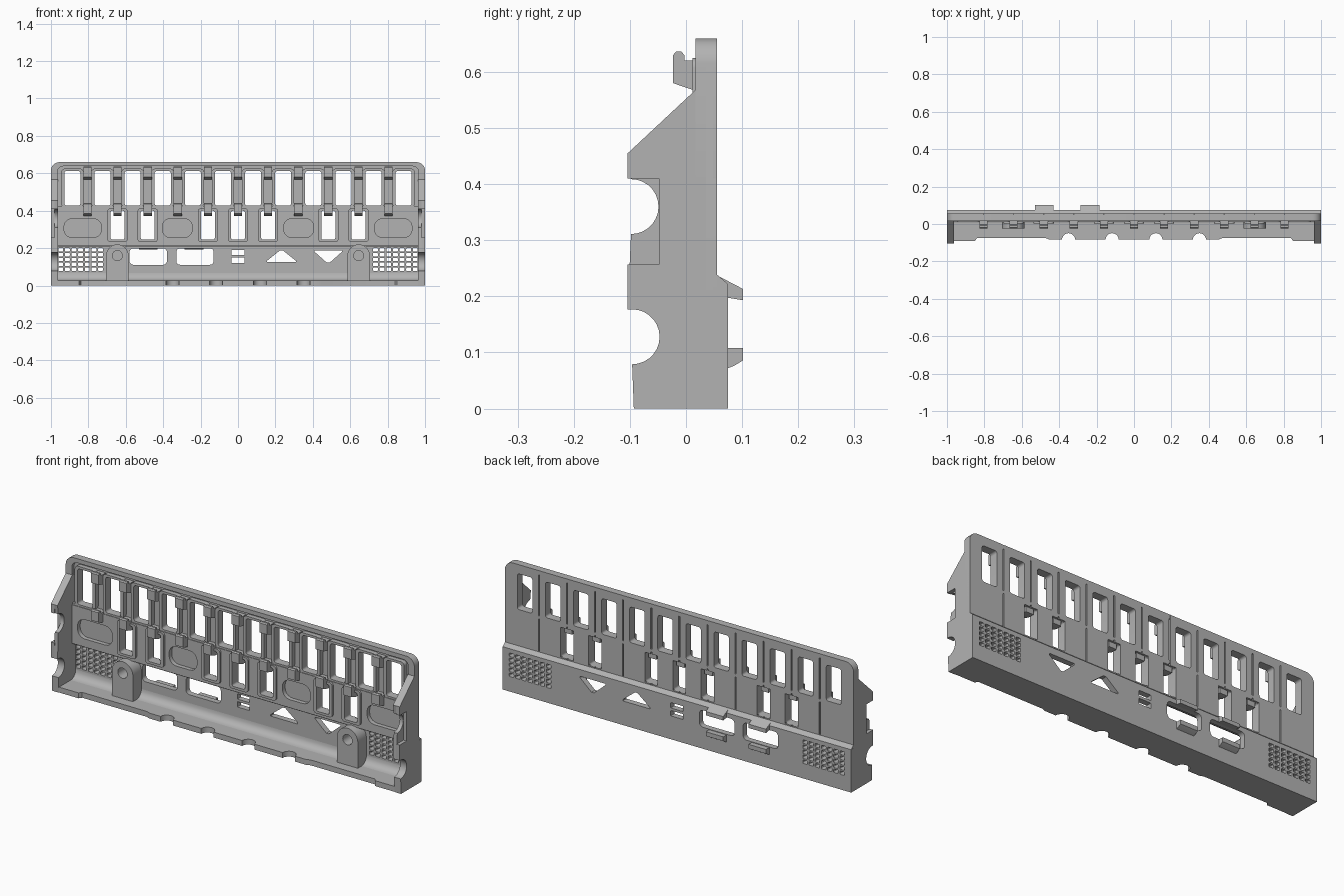
import bpy, bmesh
from math import sin, cos, pi
from mathutils import Matrix

if "Cube" in bpy.data.objects:
    bpy.data.objects.remove(bpy.data.objects["Cube"], do_unlink=True)

grey = bpy.data.materials.new("plastic_grey")
grey.use_nodes = True
COLOUR = (0.45, 0.45, 0.45, 1)
grey.diffuse_color = COLOUR
for node in grey.node_tree.nodes:
    if node.type == 'BSDF_PRINCIPLED':
        node.inputs["Base Color"].default_value = COLOUR

# Each plane maps outline coordinates and thickness to world axes
PLANES = {
    "xz": Matrix(((1, 0, 0, 0), (0, 0, -1, 0), (0, 1, 0, 0), (0, 0, 0, 1))),
    "yz": Matrix(((0, 0, 1, 0), (1, 0, 0, 0), (0, 1, 0, 0), (0, 0, 0, 1))),
    "xy": Matrix.Identity(4),
}


def plate(name, loops, lo, hi, plane="xz"):
    """Extrude an outline (first loop) with holes (other loops) from lo to hi."""
    curve = bpy.data.curves.new(name, 'CURVE')
    curve.dimensions = '2D'
    curve.fill_mode = 'BOTH'
    curve.extrude = (hi - lo) / 2
    for loop in loops:
        spline = curve.splines.new('POLY')
        spline.points.add(len(loop) - 1)
        for point, (a, b) in zip(spline.points, loop):
            point.co = (a, b, 0, 1)
        spline.use_cyclic_u = True
    temp = bpy.data.objects.new(name + "_outline", curve)
    bpy.context.collection.objects.link(temp)
    graph = bpy.context.evaluated_depsgraph_get()
    graph.update()
    mesh = bpy.data.meshes.new_from_object(temp.evaluated_get(graph))
    bpy.data.objects.remove(temp, do_unlink=True)
    mid = (lo + hi) / 2
    shift = Matrix.Translation((0, 0, -mid if plane == "xz" else mid))
    bm = bmesh.new()
    bm.from_mesh(mesh)
    bm.transform(PLANES[plane] @ shift)
    bmesh.ops.remove_doubles(bm, verts=bm.verts, dist=1e-5)
    bmesh.ops.recalc_face_normals(bm, faces=bm.faces)
    bm.to_mesh(mesh)
    bm.free()
    mesh.name = name
    mesh.materials.clear()
    mesh.materials.append(grey)
    obj = bpy.data.objects.new(name, mesh)
    bpy.context.collection.objects.link(obj)
    return obj


def arc(cx, cy, r, start, end, n=5):
    return [(cx + r * cos(start + (end - start) * i / n),
             cy + r * sin(start + (end - start) * i / n)) for i in range(n + 1)]


def rounded(cx, cy, w, h, r):
    loop = []
    for k, (sx, sy) in enumerate(((1, 1), (-1, 1), (-1, -1), (1, -1))):
        loop += arc(cx + sx * (w / 2 - r), cy + sy * (h / 2 - r), r,
                    k * pi / 2, (k + 1) * pi / 2)
    return loop


def panel_outline(half, bottom, top, r):
    return ([(-half, bottom), (half, bottom)] + arc(half - r, top - r, r, 0, pi / 2)
            + arc(r - half, top - r, r, pi / 2, pi))


PITCH = 0.161
upper_x = [(i - 5.5) * PITCH for i in range(12)]
lower_slots = (-4, -3, -1, 0, 1, 3, 4)
LOW, HIGH, HALF = 0.245, 0.40, 0.037
upper_holes = [rounded(x, 0.52, 0.086, 0.185, 0.012) for x in upper_x]
lower_holes = [rounded(i * PITCH, 0.3225, 2 * HALF, HIGH - LOW, 0.01) for i in lower_slots]

# Upper panel: continuous front layer and a raised rim
plate("upper_panel", [panel_outline(1, 0.205, 0.66, 0.045)] + upper_holes + lower_holes,
      0.036, 0.048)
plate("upper_rim", [panel_outline(1, 0.41, 0.66, 0.045),
                    panel_outline(0.965, 0.425, 0.638, 0.03)], 0.017, 0.0545)


def strip_edge(i, s):
    """Edge of a back strip, bottom to top; s points into the strip."""
    if abs(i) == 6:
        x = i / 6
        return [(x, 0.21)] + [(x + s * 0.045 - s * 0.045 * cos(t * pi / 10),
                               0.615 + 0.045 * sin(t * pi / 10)) for t in range(6)]
    x, g = i * PITCH, s * 0.0035
    pts = [(x + g, 0.21)]
    if i in lower_slots:
        w = s * HALF
        pts += [(x + g, LOW), (x + w, LOW), (x + w, HIGH), (x + g, HIGH)]
    return pts + [(x + g, 0.66)]


# Back strips separated by narrow grooves
for i in range(-6, 6):
    outline = strip_edge(i, 1) + strip_edge(i + 1, -1)[::-1]
    plate(f"back_strip_{i + 7}", [outline, upper_holes[i + 6]], 0.045, 0.055)

# Raised frames around the upper openings
for i, x in enumerate(upper_x):
    plate(f"upper_frame_{i + 1}", [rounded(x, 0.522, 0.118, 0.206, 0.018), upper_holes[i]],
          0.012, 0.04)

# Middle band with finger pockets, plus frames around the lower openings
pockets = []
for s in (-1, 1):
    pockets += [rounded(s * 0.83, 0.307, 0.2, 0.1, 0.042),
                rounded(s * 0.325, 0.307, 0.16, 0.1, 0.042)]
band = [(-0.97, 0.215), (0.97, 0.215), (0.97, 0.415), (-0.97, 0.415)]
plate("middle_band", [band] + lower_holes + pockets, 0.014, 0.04)
for n, i in enumerate(lower_slots):
    plate(f"lower_frame_{n + 1}",
          [rounded(i * PITCH, 0.3225, 0.108, 0.18, 0.016), lower_holes[n]], 0.004, 0.03)

# Retaining hooks between the openings
hook = [(0.045, 0.568), (0.012, 0.568), (-0.023, 0.58), (-0.023, 0.63), (-0.018, 0.636),
        (-0.008, 0.636), (-0.003, 0.63), (-0.003, 0.62), (0.045, 0.62)]
for i in range(-5, 6):
    x = i * PITCH
    plate(f"upper_hook_{i + 6}", [hook], x - 0.022, x + 0.022, "yz")
    plate(f"lower_hook_{i + 6}", [[(y, z - 0.195) for y, z in hook]],
          x - 0.022, x + 0.022, "yz")

# Lower panel with grilles, ports, slots and triangles
holes = [rounded(-0.48, 0.155, 0.2, 0.088, 0.02), rounded(-0.23, 0.155, 0.2, 0.088, 0.02),
         rounded(0, 0.176, 0.07, 0.028, 0.003), rounded(0, 0.135, 0.07, 0.028, 0.003),
         [(0.155, 0.125), (0.31, 0.125), (0.31, 0.132), (0.24, 0.188), (0.225, 0.188),
          (0.155, 0.132)],
         [(0.41, 0.187), (0.555, 0.187), (0.555, 0.18), (0.49, 0.122), (0.475, 0.122),
          (0.41, 0.18)]]
for s in (-1, 1):
    for col in range(7):
        for row in range(5):
            holes.append(rounded(s * (0.735 + col * 0.0355), 0.087 + row * 0.026,
                                 0.026, 0.018, 0.004))
plate("lower_panel", [[(-1, 0), (1, 0), (1, 0.222), (-1, 0.222)]] + holes, 0.045, 0.075)
plate("shoulder_slope", [[(0.03, 0.205), (0.075, 0.205), (0.075, 0.222), (0.055, 0.239),
                          (0.03, 0.239)]], -0.999, 0.999, "yz")

# Hoods above and below the ports on the back
for n, x in enumerate((-0.48, -0.235)):
    plate(f"port_hood_top_{n + 1}", [[(0.06, 0.2), (0.102, 0.193), (0.102, 0.213),
                                      (0.06, 0.235)]], x - 0.05, x + 0.05, "yz")
    plate(f"port_hood_bottom_{n + 1}", [[(0.06, 0.108), (0.102, 0.108), (0.102, 0.086),
                                         (0.085, 0.076), (0.06, 0.066)]],
          x - 0.05, x + 0.05, "yz")

# Floor with a scalloped front edge and a fillet to the panel
edge = [(-0.97, -0.091), (-0.85, -0.091), (-0.84, -0.076), (-0.47, -0.076), (-0.45, -0.084)]
for x in (-0.35, -0.117, 0.117, 0.35):
    edge += arc(x, -0.084, 0.035, pi, 0, 10)
edge += [(-x, y) for x, y in edge[4::-1]]
plate("floor", [edge + [(0.97, 0.06), (-0.97, 0.06)]], 0, 0.028, "xy")
plate("floor_fillet", [[(0.05, 0.02), (0.05, 0.07)] + arc(0.005, 0.068, 0.04, 0, -pi / 2)
                       + [(0.005, 0.02)]], -0.97, 0.97, "yz")

# Side walls: notched inner layer and a thinner recessed outer layer
lower_notch = arc(-0.096, 0.128, 0.049, -pi / 2, pi / 2, 14)
upper_notch = arc(-0.098, 0.36, 0.049, -pi / 2, pi / 2, 14)
wall_top = [(-0.104, 0.455), (0.017, 0.568), (0.05, 0.568), (0.05, 0)]
wall_low = [(-0.093, 0)] + lower_notch + [(-0.104, 0.177)]
recess = [(-0.104, 0.257), (-0.048, 0.257), (-0.048, 0.41), (-0.104, 0.41)]
for s, side in ((1, "left"), (-1, "right")):
    for layer, inset, a, b in (("inner", upper_notch, 0.962, 0.982),
                               ("outer", recess, 0.98, 1.0)):
        plate(f"{side}_wall_{layer}", [wall_low + inset + wall_top],
              min(s * a, s * b), max(s * a, s * b), "yz")

    # Screw bosses with arched tops
    x = s * 0.645
    boss = [(x - 0.06, 0.01), (x + 0.06, 0.01)] + arc(x, 0.16, 0.06, 0, pi, 12)
    plate(f"{side}_screw_boss", [boss, arc(x, 0.16, 0.027, 0, 2 * pi * 15 / 16, 15)],
          -0.025, 0.05)

# Smooth the rounded corners, keeping edges sharp
bpy.ops.object.select_all(action='DESELECT')
for obj in bpy.context.collection.objects:
    if obj.type == 'MESH':
        obj.select_set(True)
        bpy.context.view_layer.objects.active = obj
bpy.ops.object.shade_smooth_by_angle(angle=0.6)
